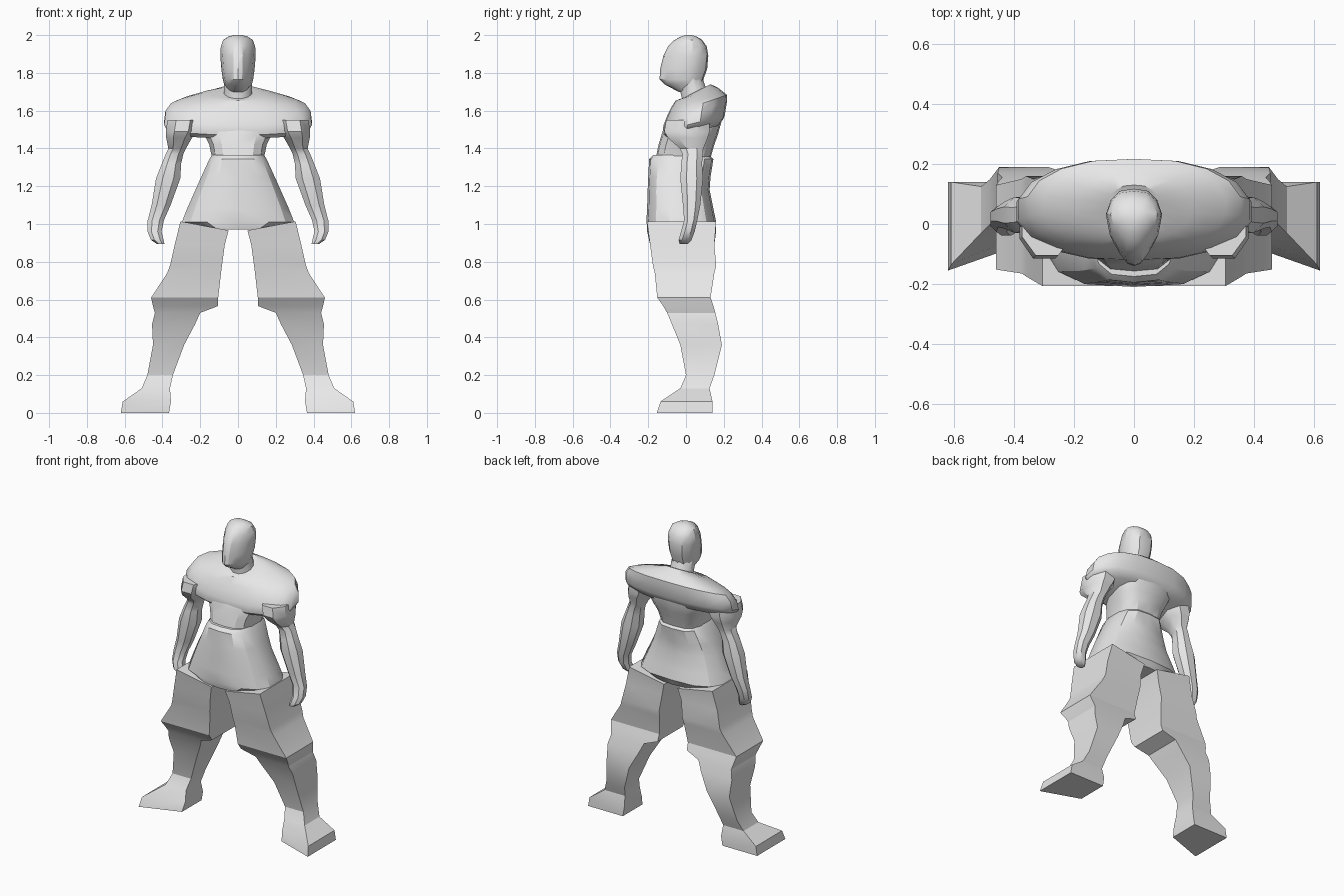
import bpy, bmesh, math

skin = bpy.data.materials.new("light_grey")
skin.diffuse_color = (0.8, 0.8, 0.8, 1)


def oval(z, rx, yf, yb, tilt=0.0, n=16, power=2.0, pinch=0.0, cx=0.0, pivot=0.05):
    """One horizontal (or tilted) superellipse ring of points."""
    pts = []
    cy, ry = (yf + yb) / 2, (yb - yf) / 2
    for i in range(n):
        a = 2 * math.pi * (i + 0.5) / n
        c, s = math.cos(a), math.sin(a)
        x = math.copysign(abs(c) ** (2 / power), c) * rx
        t = math.copysign(abs(s) ** (2 / power), s)
        if t < 0:
            x *= 1 + pinch * t
        y = cy + ry * t / math.sin(math.pi / 2 - math.pi / n)
        y = max(yf, min(yb, y))
        pts.append((cx + x, y, z + tilt * (y - pivot)))
    return pts


def loft(name, rings, angle=30, mirror=False):
    """Skin a stack of rings, cap both ends, optionally flip to -x."""
    bm = bmesh.new()
    sign = -1 if mirror else 1
    loops = [[bm.verts.new((sign * x, y, z)) for x, y, z in r] for r in rings]
    n = len(loops[0])
    for a, b in zip(loops, loops[1:]):
        for i in range(n):
            j = (i + 1) % n
            bm.faces.new((a[i], a[j], b[j], b[i]))
    bm.faces.new(loops[0])
    bm.faces.new(loops[-1])
    bmesh.ops.recalc_face_normals(bm, faces=bm.faces)
    me = bpy.data.meshes.new(name)
    bm.to_mesh(me)
    bm.free()
    me.materials.append(skin)
    ob = bpy.data.objects.new(name, me)
    bpy.context.collection.objects.link(ob)
    bpy.ops.object.select_all(action='DESELECT')
    ob.select_set(True)
    bpy.context.view_layer.objects.active = ob
    bpy.ops.object.shade_smooth_by_angle(angle=math.radians(angle))
    return ob


# Head: narrow face, rounder back of the skull
head = [(1.70, .05, -.04, .05), (1.74, .075, -.115, .085), (1.765, .082, -.14, .092),
        (1.82, .09, -.137, .112), (1.89, .096, -.12, .118), (1.94, .093, -.095, .11),
        (1.975, .08, -.06, .085), (1.993, .05, -.025, .055), (2.0, .02, 0, .03)]
loft("head", [oval(*r, n=14, power=2.3, pinch=.5) for r in head])

# Neck
neck = [(1.62, .09, -.03, .14, .4), (1.69, .076, -.022, .11, .3), (1.78, .075, -.05, .085, 0)]
loft("neck", [oval(*r, n=12) for r in neck])

# Broad tilted shoulder mass
shoulders = [(1.49, .33, -.10, .17, .25), (1.515, .385, -.12, .195, .25),
             (1.535, .397, -.122, .205, .25), (1.585, .39, -.12, .217, .38),
             (1.625, .36, -.10, .217, .35), (1.65, .31, -.08, .205, .28),
             (1.685, .19, -.055, .17, .3), (1.70, .09, -.02, .13, .5)]
loft("shoulders", [oval(*r, n=18, power=2.2) for r in shoulders], 35)

# Chest tapering to the waist
chest = [(1.35, .14, -.16, .13), (1.42, .155, -.145, .15), (1.47, .18, -.13, .168),
         (1.55, .21, -.105, .19), (1.60, .20, -.07, .19)]
loft("chest", [oval(*r, n=14, power=2.8) for r in chest])

# Flared hip section
hips = [(1.365, .14, -.175, .125), (1.343, .155, -.195, .145), (1.25, .198, -.2, .13),
        (1.18, .23, -.203, .125), (1.08, .275, -.206, .145), (1.01, .303, -.21, .16),
        (.97, .20, -.2, .14)]
loft("hips", [oval(*r, n=14, power=2.7) for r in hips])

# Arm rings: centre x, centre y, height, radius x, radius y
arm = [(.29, .01, 1.55, .09, .115), (.30, .005, 1.49, .088, .12), (.312, .01, 1.455, .073, .105),
       (.322, .03, 1.40, .05, .062), (.336, .035, 1.37, .05, .054), (.352, .03, 1.32, .055, .055),
       (.370, .03, 1.24, .069, .06), (.407, .03, 1.10, .054, .046), (.435, .025, 1.02, .046, .035),
       (.442, .01, .96, .040, .036), (.427, -.005, .915, .036, .034), (.410, -.012, .895, .022, .022)]

# Leg rows: height, inner x, outer x, front y, back y
leg = [(.99, .05, .305, -.207, .16), (.89, .07, .335, -.19, .15), (.78, .085, .36, -.175, .16),
       (.74, .09, .375, -.165, .15), (.61, .105, .46, -.152, .13), (.565, .107, .45, -.12, .145),
       (.53, .20, .44, -.10, .155), (.47, .227, .455, -.075, .17), (.36, .285, .45, -.03, .19),
       (.20, .345, .48, 0, .15), (.13, .36, .51, -.03, .125), (.06, .355, .61, -.135, .14),
       (0, .365, .62, -.155, .14)]


def leg_ring(z, xi, xo, yf, yb):
    lift = .024 if z > .95 else 0          # sloping leg top
    skew = .09 if z < .1 else 0            # toes angled outward
    return [(xi, yf + skew, z - lift), (xo, yf, z + lift), (xo, yb, z + lift), (xi, yb, z - lift)]


for side, flip in (("right", True), ("left", False)):
    loft(side + "_arm", [oval(z, rx, cy - ry, cy + ry, tilt=(-.0), n=8, power=2.2, cx=cx)
                         for cx, cy, z, rx, ry in arm], 35, flip)
    loft(side + "_leg", [leg_ring(*r) for r in leg], 25, flip)
